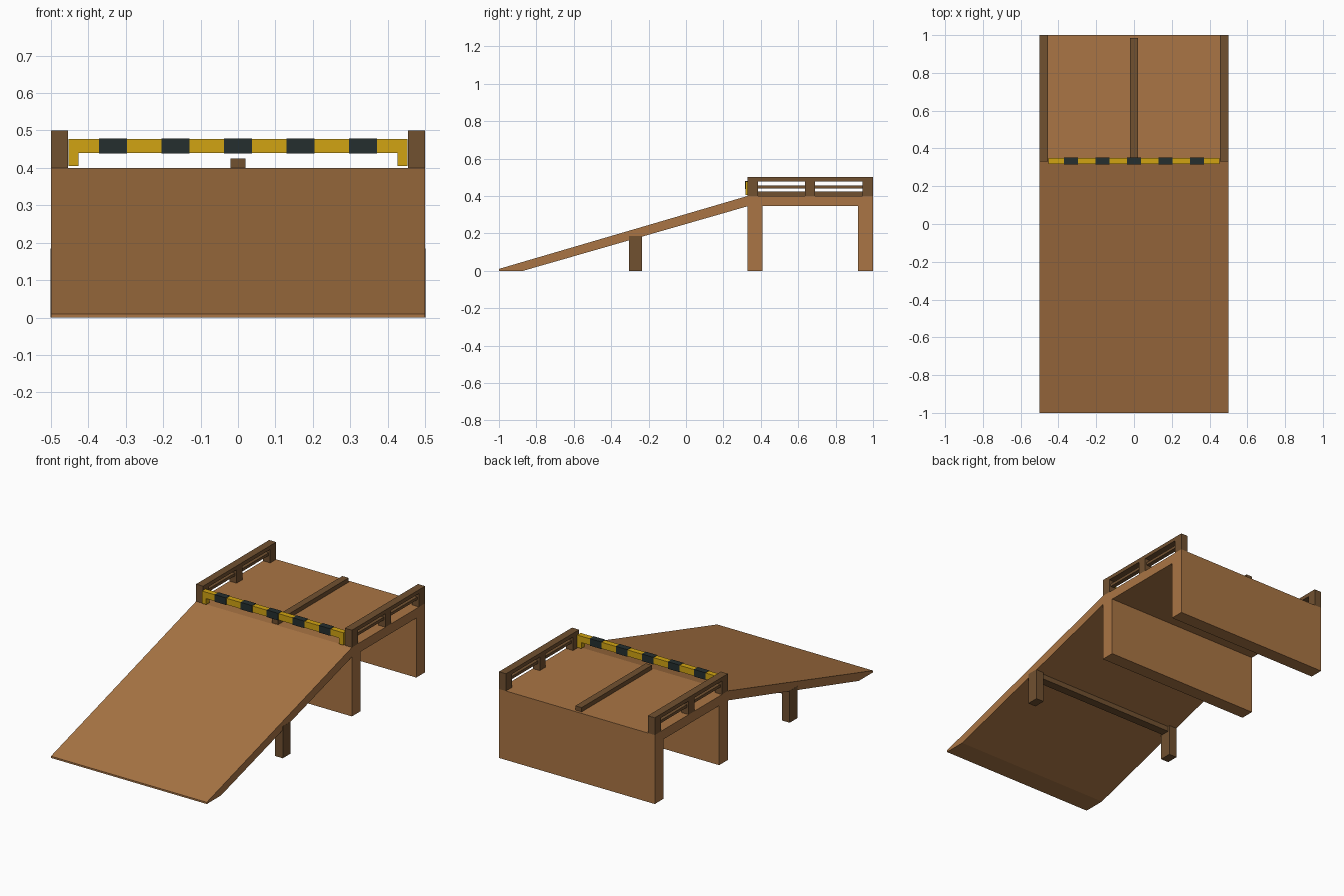
import bpy

cube = bpy.data.objects.get("Cube")
if cube:
    bpy.data.objects.remove(cube, do_unlink=True)


def material(name, rgb):
    m = bpy.data.materials.new(name)
    m.use_nodes = True
    m.diffuse_color = (*rgb, 1)
    m.node_tree.nodes["Principled BSDF"].inputs["Base Color"].default_value = (*rgb, 1)
    return m


wood = material("light wood", (0.40, 0.178, 0.058))
dark = material("dark wood", (0.165, 0.082, 0.030))
yellow = material("warning yellow", (0.64, 0.37, 0.006))
black = material("stripe black", (0.018, 0.028, 0.028))


def prism(name, profile, x0, x1, mat):
    """Extrude a (y, z) profile along x."""
    n = len(profile)
    verts = [(x, y, z) for x in (x0, x1) for y, z in profile]
    faces = [tuple(reversed(range(n))), tuple(range(n, 2 * n))]
    faces += [(i, (i + 1) % n, (i + 1) % n + n, i + n) for i in range(n)]
    mesh = bpy.data.meshes.new(name)
    mesh.from_pydata(verts, [], faces)
    mesh.materials.append(mat)
    obj = bpy.data.objects.new(name, mesh)
    bpy.context.collection.objects.link(obj)
    return obj


def box(name, x, y, z, mat):
    (y0, y1), (z0, z1) = y, z
    return prism(name, [(y0, z0), (y1, z0), (y1, z1), (y0, z1)], *x, mat)


# Sloped ramp and raised deck
prism("ramp", [(-1, 0), (-0.87, 0), (0.33, 0.345), (0.33, 0.4), (-1, 0.01)], -0.5, 0.5, wood)
box("deck", (-0.5, 0.5), (0.33, 1), (0.345, 0.4), wood)

# Full-width walls under the deck
box("front_wall", (-0.5, 0.5), (0.33, 0.41), (0, 0.345), wood)
box("back_wall", (-0.5, 0.5), (0.92, 1), (0, 0.345), wood)

# Cross beam under the ramp and ridge on the deck
box("ramp_beam", (-0.45, 0.45), (-0.295, -0.245), (0.15, 0.185), dark)
box("deck_ridge", (-0.02, 0.02), (0.34, 0.985), (0.4, 0.425), dark)

for side, s in (("right", -1), ("left", 1)):
    def span(a, b):
        return tuple(sorted((s * a, s * b)))

    # Ramp leg
    box(side + "_ramp_leg", span(0.45, 0.501), (-0.305, -0.235), (0, 0.185), dark)

    # Side railing
    for label, y in (("front", (0.33, 0.385)), ("middle", (0.637, 0.69)), ("back", (0.945, 1))):
        box(f"{side}_{label}_rail_post", span(0.455, 0.5), y, (0.4, 0.48), dark)
    box(side + "_top_rail", span(0.455, 0.5), (0.33, 1), (0.478, 0.5), dark)
    box(side + "_middle_rail", span(0.465, 0.49), (0.385, 0.945), (0.44, 0.456), dark)

    # Barrier foot
    box(side + "_barrier_foot", span(0.427, 0.453), (0.318, 0.35), (0.405, 0.44), yellow)

# Striped barrier bar
box("barrier_bar", (-0.453, 0.453), (0.318, 0.35), (0.44, 0.477), yellow)
for i in range(5):
    x = (i - 2) * 0.167
    box(f"barrier_stripe_{i + 1}", (x - 0.037, x + 0.037), (0.316, 0.352), (0.438, 0.479), black)
